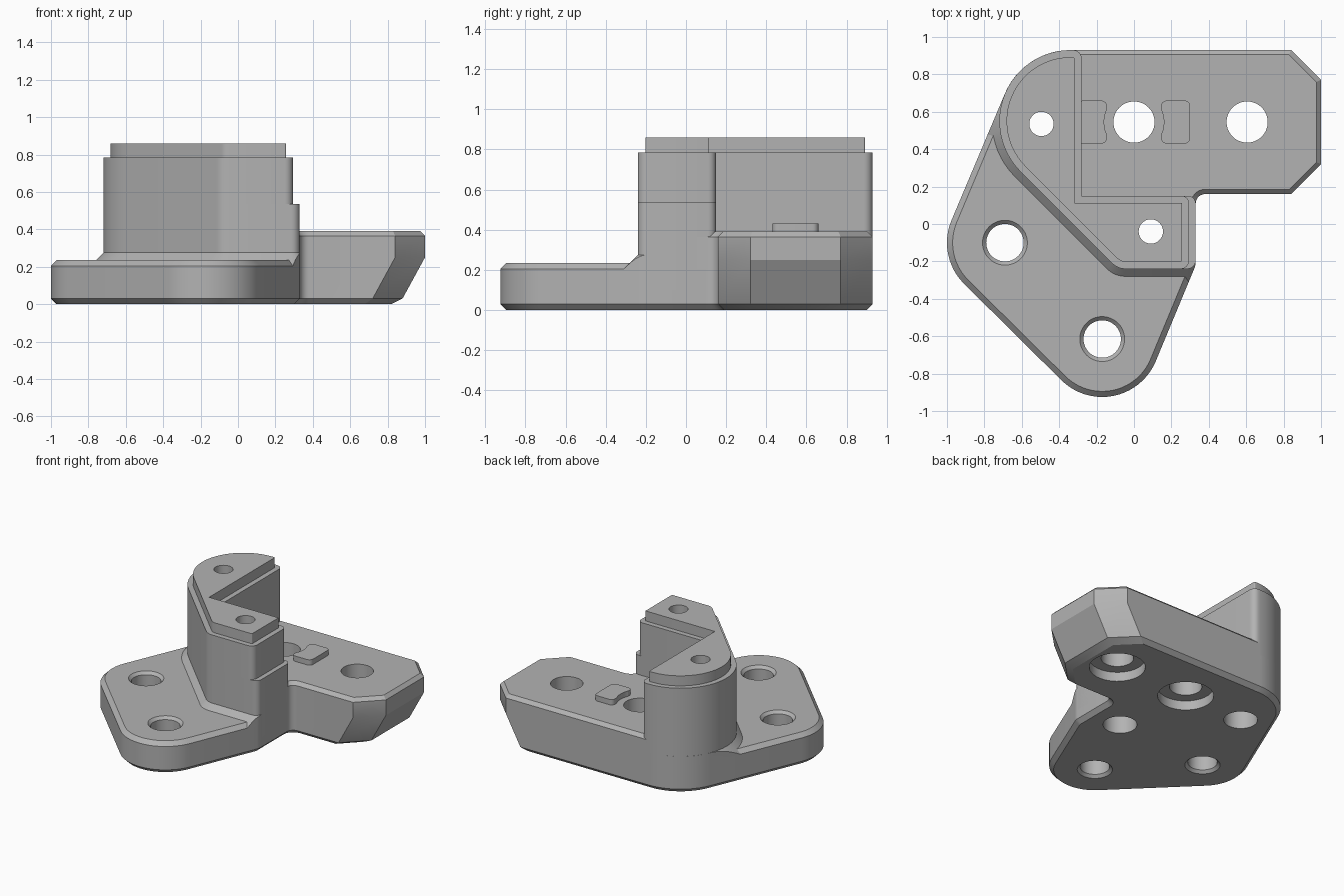
import bpy, bmesh, math
from mathutils import Vector, geometry

if "Cube" in bpy.data.objects:
    bpy.data.objects.remove(bpy.data.objects["Cube"])

# single grey material
GREY = (0.45, 0.45, 0.45, 1)
grey = bpy.data.materials.new("plain grey")
grey.use_nodes = True
grey.diffuse_color = GREY
bsdf = next(n for n in grey.node_tree.nodes if n.type == 'BSDF_PRINCIPLED')
bsdf.inputs["Base Color"].default_value = GREY


def circle(x, y, r, n=64):
    return [Vector((x + r * math.cos(2 * math.pi * i / n),
                    y + r * math.sin(2 * math.pi * i / n))) for i in range(n)]


def hull(circles):
    """Convex outline wrapped around a set of (x, y, r) circles."""
    pts = [p for c in circles for p in circle(*c)]
    return [pts[i] for i in geometry.convex_hull_2d(pts)]


def rounded(corners):
    """Counter-clockwise polygon from (x, y, fillet radius) corners."""
    out = []
    for i, (x, y, r) in enumerate(corners):
        p = Vector((x, y))
        if r == 0:
            out.append(p)
            continue
        a = (Vector(corners[i - 1][:2]) - p).normalized()
        b = (Vector(corners[(i + 1) % len(corners)][:2]) - p).normalized()
        h = math.acos(a.dot(b)) / 2
        c = p + (a + b).normalized() * (r / math.sin(h))
        s = (p + a * (r / math.tan(h)) - c).normalized()
        e = (p + b * (r / math.tan(h)) - c).normalized()
        n = 24 if r > 0.2 else 6
        span = math.pi - 2 * h
        for k in range(n + 1):
            t = k / n
            v = s * math.sin((1 - t) * span) + e * math.sin(t * span)
            out.append(c + v.normalized() * r)
    return out


def inset(pts, d):
    """Mitred inward offset; negative grows the outline."""
    out = []
    for i, p in enumerate(pts):
        u = (p - pts[i - 1]).normalized()
        v = (pts[(i + 1) % len(pts)] - p).normalized()
        n1, n2 = Vector((-u.y, u.x)), Vector((-v.y, v.x))
        out.append(p + (n1 + n2) * (d / (1 + n1.dot(n2))))
    return out


def loft(name, layers, helper=False):
    """Solid through stacked (outline, z) layers of equal point count."""
    bm = bmesh.new()
    rings = [[bm.verts.new((p.x, p.y, z)) for p in pts] for pts, z in layers]
    n = len(rings[0])
    for lo, hi in zip(rings, rings[1:]):
        for i in range(n):
            j = (i + 1) % n
            bm.faces.new((lo[i], lo[j], hi[j], hi[i]))
    bm.faces.new(rings[0][::-1])
    bm.faces.new(rings[-1])
    bmesh.ops.recalc_face_normals(bm, faces=bm.faces)
    me = bpy.data.meshes.new(name)
    bm.to_mesh(me)
    bm.free()
    me.materials.append(grey)
    ob = bpy.data.objects.new(name, me)
    bpy.context.collection.objects.link(ob)
    ob.hide_render = helper
    return ob


def activate(ob):
    bpy.ops.object.select_all(action='DESELECT')
    ob.select_set(True)
    bpy.context.view_layer.objects.active = ob


def boolean(ob, other, operation='DIFFERENCE'):
    activate(ob)
    m = ob.modifiers.new("cut", 'BOOLEAN')
    m.operation, m.object, m.solver = operation, other, 'EXACT'
    bpy.ops.object.modifier_apply(modifier=m.name)


def hole(name, x, y, profile):
    return loft(name, [(circle(x, y, r, 48), z) for r, z in profile], helper=True)


# outlines
plate = hull([(-0.69, -0.10, 0.31), (-0.17, -0.615, 0.31), (-0.34, 0.55, 0.38),
              (0.23, -0.20, 0.10), (0.28, 0.10, 0.05)])


def tower(right):
    return rounded([(-0.28, 0.15, 0), (-0.28, 0.93, 0.045), (-1.257, 0.93, 0.38),
                    (-0.087, -0.24, 0.1), (right, -0.24, 0.045), (right, 0.15, 0.04)])


def arm(shift):
    return rounded([(-0.34, 0.05, 0), (0.33, 0.05, 0), (0.33, 0.16, 0.05),
                    (0.84 - shift, 0.16, 0), (1 - shift, 0.32, 0),
                    (1 - shift, 0.77, 0), (0.84 - shift, 0.93, 0), (-0.34, 0.93, 0)])


# main solids
base_plate = loft("base_plate", [(inset(plate, 0.03), 0), (plate, 0.03),
                                 (plate, 0.205), (inset(plate, 0.03), 0.235)])
side_arm = loft("side_arm", [(inset(arm(0.15), 0.03), 0), (arm(0.12), 0.03),
                             (arm(0), 0.25), (arm(0), 0.365),
                             (inset(arm(0), 0.025), 0.39)])
wide, narrow = tower(0.33), tower(0.295)
tower_lower = loft("tower_lower", [(wide, 0.1), (wide, 0.535)])
tower_upper = loft("tower_upper", [(narrow, 0.5), (narrow, 0.785)])
tower_cap = loft("tower_cap", [(inset(narrow, 0.038), 0.75), (inset(narrow, 0.038), 0.86)])

# sloped skirt where the tower meets the plate, trimmed to the plate outline
skirt = loft("tower_skirt", [(inset(wide, -0.075), 0.2), (wide, 0.275)])
trim = loft("skirt_trim", [(plate, -0.1), (plate, 1)], helper=True)
boolean(skirt, trim, 'INTERSECT')

# holes
cutters = [trim]
drills = []
for x, y in ((-0.69, -0.10), (-0.17, -0.615)):
    drills.append(hole("plate_hole_cutter", x, y,
                       [(0.14, -0.02), (0.1, 0.02), (0.1, 0.215), (0.14, 0.255)]))
for x in (0, 0.605):
    drills.append(hole("arm_hole_cutter", x, 0.545,
                       [(0.19, -0.1), (0.19, 0.07), (0.11, 0.07), (0.11, 0.6)]))
for x, y in ((-0.495, 0.535), (0.09, -0.04)):
    drills.append(hole("tower_hole_cutter", x, y,
                       [(0.115, -0.1), (0.115, 0.45), (0.065, 0.45), (0.065, 1)]))
parts = [base_plate, side_arm, tower_lower, tower_upper, tower_cap, skirt]
reach = {base_plate: drills, side_arm: drills[2:], skirt: drills[4:],
         tower_lower: drills[4:], tower_upper: drills[4:], tower_cap: drills[4:]}
for part in parts:
    for d in reach[part]:
        boolean(part, d)

# raised locating keys either side of the inner arm hole
key_cut = hole("key_cutter", 0, 0.545, [(0.16, 0.3), (0.16, 0.6)])
for name, x0, x1 in (("inner_key", -0.3, -0.145), ("outer_key", 0.145, 0.3)):
    o = rounded([(x0, 0.43, 0.03), (x1, 0.43, 0.03), (x1, 0.66, 0.03), (x0, 0.66, 0.03)])
    key = loft(name, [(o, 0.37), (o, 0.43)])
    boolean(key, key_cut)
    parts.append(key)

# remove cutters, shade curved walls smooth
for c in cutters + drills + [key_cut]:
    bpy.data.objects.remove(c)
for part in parts:
    activate(part)
    bpy.ops.object.shade_smooth_by_angle(angle=math.radians(25))
